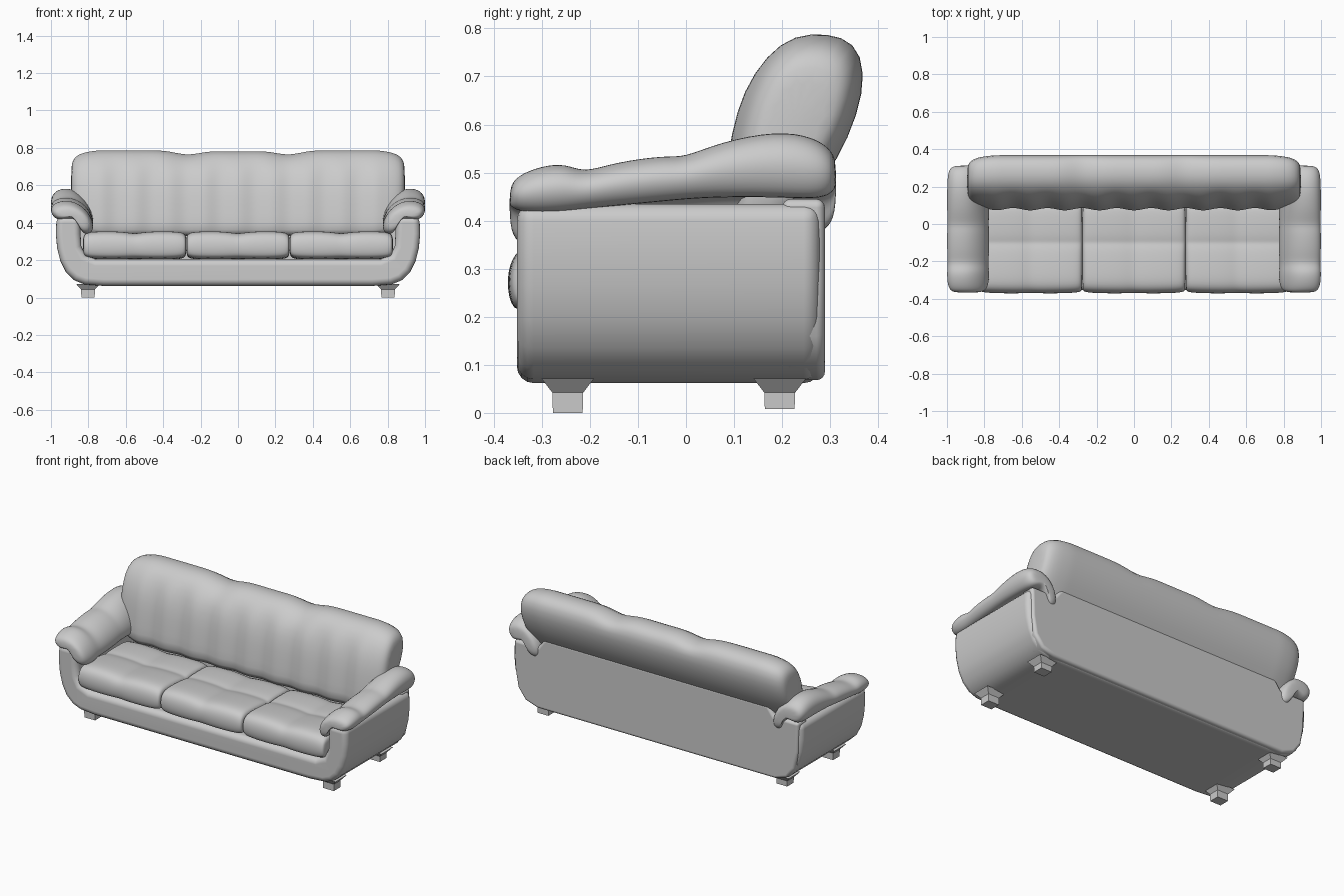
import bpy, bmesh, math
from mathutils import Vector

if "Cube" in bpy.data.objects:
    bpy.data.objects.remove(bpy.data.objects["Cube"])


def loft(name, rings, levels=2):
    """Skin closed rings of equal length, cap both ends and smooth."""
    bm = bmesh.new()
    vs = [[bm.verts.new(p) for p in ring] for ring in rings]
    n = len(rings[0])
    for a, b in zip(vs, vs[1:]):
        for i in range(n):
            j = (i + 1) % n
            bm.faces.new((a[i], a[j], b[j], b[i]))
    bm.faces.new(vs[0])
    bm.faces.new(vs[-1])
    bmesh.ops.recalc_face_normals(bm, faces=bm.faces)
    me = bpy.data.meshes.new(name)
    bm.to_mesh(me)
    bm.free()
    for p in me.polygons:
        p.use_smooth = True
    ob = bpy.data.objects.new(name, me)
    bpy.context.collection.objects.link(ob)
    if levels:
        m = ob.modifiers.new("smooth", 'SUBSURF')
        m.levels = m.render_levels = levels
    return ob


def extrude_profile(name, half, y0, y1, bevel):
    """Mirror a half outline in x/z, extrude it along y and round the rims."""
    pts = half + [(-x, z) for x, z in reversed(half)]
    ob = loft(name, [[(x, y, z) for x, z in pts] for y in (y0, y1)], 0)
    m = ob.modifiers.new("round", 'BEVEL')
    m.width, m.segments, m.angle_limit = bevel, 4, math.radians(42)
    m.limit_method = 'ANGLE'
    w = ob.modifiers.new("normals", 'WEIGHTED_NORMAL')
    w.keep_sharp = False
    return ob


# Body: U-shaped shell forming the front rail and both arm sides
extrude_profile("body", [
    (0.72, 0.062), (0.82, 0.07), (0.875, 0.092), (0.92, 0.135), (0.95, 0.195),
    (0.967, 0.265), (0.974, 0.34), (0.97, 0.435), (0.845, 0.435), (0.842, 0.34),
    (0.838, 0.275), (0.815, 0.228), (0.76, 0.205)], -0.352, 0.28, 0.035)

# Back panel with a stepped top edge
extrude_profile("back_panel", [
    (0.80, 0.068), (0.88, 0.095), (0.93, 0.16), (0.95, 0.27), (0.955, 0.445),
    (0.79, 0.445), (0.75, 0.50)], 0.20, 0.289, 0.018)

# Arm pads: drooping crescent section swept front to back
arm_section = [(0.955, 0.412), (0.99, 0.43), (1.006, 0.47), (0.98, 0.503),
               (0.92, 0.515), (0.86, 0.503), (0.80, 0.457), (0.768, 0.39),
               (0.782, 0.338), (0.835, 0.338), (0.848, 0.40), (0.89, 0.43)]
# y, section scale, lower height, upper height
arm_stations = [(-0.368, .60, .415, .49), (-0.352, .90, .41, .50), (-0.30, 1, .41, .515),
                (-0.25, 1, .413, .52), (-0.212, .96, .418, .502), (-0.15, 1, .425, .522),
                (-0.04, 1, .435, .537), (-0.005, .975, .438, .533), (0.07, 1, .442, .565),
                (0.19, 1, .44, .590), (0.265, .97, .435, .578), (0.30, .84, .44, .56),
                (0.313, .58, .45, .55)]
for side, label in ((1, "right"), (-1, "left")):
    rings = []
    for y, s, lo, hi in arm_stations:
        ring = []
        for x, z in arm_section:
            x2, z2 = 0.895 + (x - 0.895) * s, 0.455 + (z - 0.455) * s
            w = min(1, max(0, (z - 0.412) / 0.1))
            ring.append((side * x2, y, z2 + (lo - 0.412) * (1 - w) + (hi - 0.512) * w))
        rings.append(ring)
    loft("arm_pad_" + label, rings)

# Seat cushions: three pillows pulled in along the centre seams
seat_profile = [(-0.34, 0.198), (-0.367, 0.225), (-0.374, 0.28), (-0.360, 0.335),
                (-0.315, 0.356), (-0.21, 0.351), (-0.13, 0.344), (-0.10, 0.331),
                (-0.07, 0.342), (0.04, 0.342), (0.14, 0.335), (0.15, 0.205)]
# offset from the middle, y scale, z scale, seam dip
half = [(0.277, .93, .55, 0), (0.268, .965, .86, 0), (0.235, .99, .98, 0), (0.14, 1, 1.02, 0),
        (0.05, 1, 1, 0.003)]
stations = ([(-u, a, b, d) for u, a, b, d in half] + [(0, .985, .96, 0.010)] + half[::-1])
for i in (-1, 0, 1):
    rings = []
    for u, sy, sz, dip in stations:
        rings.append([(i * 0.552 + u, -0.1 + (y + 0.1) * sy,
                       0.277 + (z - 0.277) * sz - (dip if z > 0.3 else 0))
                      for y, z in seat_profile])
    loft("seat_cushion_%d" % (i + 2), rings)

# Back cushion: leaning section swept sideways with soft vertical ribs
back_profile = [(0.075, 0.32), (0.078, 0.40), (0.088, 0.49), (0.100, 0.58), (0.125, 0.67),
                (0.168, 0.745), (0.225, 0.787), (0.295, 0.790), (0.352, 0.772),
                (0.374, 0.71), (0.358, 0.62), (0.315, 0.525), (0.265, 0.46), (0.20, 0.33)]
ends = [(0.893, .50), (0.882, .70), (0.86, .84), (0.82, .935)]
N = 44
xs = ([(-x, s) for x, s in ends]
      + [(-0.77 + 1.54 * k / N, 0.98 if k in (0, N) else 1) for k in range(N + 1)]
      + ends[::-1])
rings = []
for x, s in xs:
    rib = 0.008 * math.cos(2 * math.pi * x / 0.185) * (abs(x) < 0.8)
    dip = 0.022 * math.exp(-((abs(x) - 0.27) / 0.09) ** 2) + 0.006 * math.exp(-(x / 0.2) ** 2)
    ring = []
    for y, z in back_profile:
        y2, z2 = 0.235 + (y - 0.235) * s, 0.62 + (z - 0.62) * s
        if y < 0.15:
            y2 -= rib
        if z > 0.72:
            z2 -= dip
        ring.append((x, y2, z2))
    rings.append(ring)
loft("back_cushion", rings, 1)

# Legs: small square feet flaring into the body
for y, floor, label in ((-0.246, 0, "front"), (0.195, 0.008, "rear")):
    for side in (1, -1):
        rings = []
        for z, r in ((floor, 0.031), (0.042, 0.032), (0.072, 0.055)):
            rings.append([(side * 0.802 + a * r * 1.15, y + b * r, z)
                          for a, b in ((-1, -1), (1, -1), (1, 1), (-1, 1))])
        leg = loft("%s_leg_%s" % (label, "right" if side > 0 else "left"), rings, 0)
        for p in leg.data.polygons:
            p.use_smooth = False
